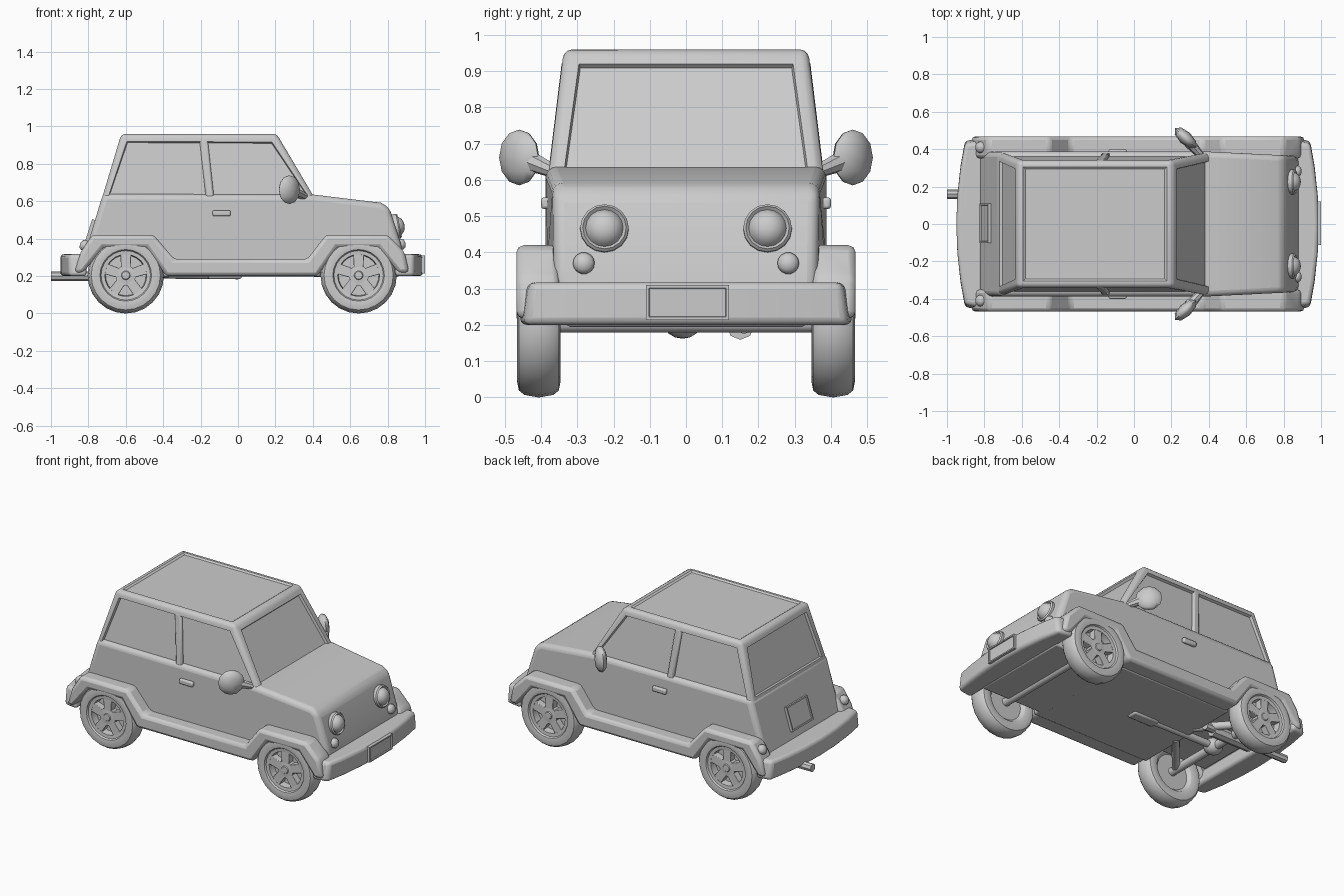
import bpy, bmesh, math
from math import pi
from mathutils import Vector, Matrix

cube = bpy.data.objects.get("Cube")
if cube:
    bpy.data.objects.remove(cube, do_unlink=True)

GREY = (0.6, 0.6, 0.6, 1)
paint = bpy.data.materials.new("plain grey")
paint.use_nodes = True
paint.diffuse_color = GREY
paint.node_tree.nodes["Principled BSDF"].inputs["Base Color"].default_value = GREY
SIDES = (("near", -1), ("far", 1))


def finish(name, bm, bevel=0, segments=2, angle=35):
    """Turn a bmesh into a smooth-shaded object with an optional bevel."""
    bmesh.ops.recalc_face_normals(bm, faces=bm.faces)
    mesh = bpy.data.meshes.new(name)
    bm.to_mesh(mesh)
    bm.free()
    ob = bpy.data.objects.new(name, mesh)
    bpy.context.collection.objects.link(ob)
    mesh.materials.append(paint)
    if bevel:
        mod = ob.modifiers.new("Bevel", "BEVEL")
        mod.width, mod.segments = bevel, segments
        mod.limit_method, mod.angle_limit = "ANGLE", math.radians(25)
    bpy.ops.object.select_all(action="DESELECT")
    ob.select_set(True)
    bpy.context.view_layer.objects.active = ob
    bpy.ops.object.shade_smooth_by_angle(angle=math.radians(angle))
    return ob


def prism(points, lo, hi, axis="y"):
    """Extrude an outline: (x, z) along y, or (x, y) along z."""
    bm = bmesh.new()
    put = (lambda a, b, t: (a, t, b)) if axis == "y" else (lambda a, b, t: (a, b, t))
    face = bm.faces.new([bm.verts.new(put(a, b, lo)) for a, b in points])
    new = bmesh.ops.extrude_face_region(bm, geom=[face])["geom"]
    shift = Vector(put(0, 0, hi - lo))
    bmesh.ops.translate(bm, vec=shift, verts=[v for v in new if isinstance(v, bmesh.types.BMVert)])
    return bm


def box(name, lo, hi, bevel=0.01):
    outline = [(lo[0], lo[2]), (hi[0], lo[2]), (hi[0], hi[2]), (lo[0], hi[2])]
    return finish(name, prism(outline, lo[1], hi[1]), bevel)


def rod(name, a, b, r, sides=12, r2=None):
    a, b = Vector(a), Vector(b)
    bm = bmesh.new()
    turn = (b - a).to_track_quat("Z", "Y").to_matrix().to_4x4()
    bmesh.ops.create_cone(bm, cap_ends=True, segments=sides, radius1=r, radius2=r2 or r,
                          depth=(b - a).length, matrix=Matrix.Translation((a + b) / 2) @ turn)
    return finish(name, bm)


def ellipsoid(name, centre, radii, turn=0, u=12, v=8):
    bm = bmesh.new()
    bmesh.ops.create_uvsphere(bm, u_segments=u, v_segments=v, radius=1)
    bm.transform(Matrix.Translation(centre) @ Matrix.Rotation(turn, 4, "Z")
                 @ Matrix.Diagonal((*radii, 1)))
    finish(name, bm, angle=50)


def lathe(name, profile, centre, axis, steps=24, angle=35):
    """Revolve (radius, height) points about an axis through the centre."""
    bm = bmesh.new()
    verts = [bm.verts.new((r, 0, h)) for r, h in profile]
    edges = [bm.edges.new(pair) for pair in zip(verts, verts[1:])]
    bmesh.ops.spin(bm, geom=verts + edges, cent=(0, 0, 0), axis=(0, 0, 1), angle=2 * pi, steps=steps)
    bmesh.ops.remove_doubles(bm, verts=bm.verts, dist=0.0005)
    turn = Vector(axis).to_track_quat("Z", "Y").to_matrix().to_4x4()
    bm.transform(Matrix.Translation(centre) @ turn)
    return finish(name, bm, angle=angle)


def plate(name, centre, width, height, tilt):
    """Framed plate facing along x."""
    bm = prism([(-0.01, -height / 2), (0.01, -height / 2), (0.01, height / 2), (-0.01, height / 2)],
               -width / 2, width / 2)
    bmesh.ops.recalc_face_normals(bm, faces=bm.faces)
    faces = [f for f in bm.faces if abs(f.normal.x) > 0.9]
    bmesh.ops.inset_individual(bm, faces=faces, thickness=0.012, depth=0)
    bmesh.ops.inset_individual(bm, faces=faces, thickness=0.002, depth=-0.007)
    bm.transform(Matrix.Translation(centre) @ Matrix.Rotation(tilt, 4, "Y"))
    finish(name, bm)


# Main body, narrowing a little toward the nose
bm = prism([(-0.84, 0.25), (-0.74, 0.352), (-0.48, 0.352), (-0.37, 0.205), (0.41, 0.205), (0.51, 0.352),
            (0.79, 0.352), (0.887, 0.25), (0.872, 0.37), (0.81, 0.565), (0.765, 0.592), (0.4, 0.636),
            (-0.722, 0.64)], -0.387, 0.387)
for v in bm.verts:
    v.co.y *= 1 - 0.06 * max(0, v.co.x - 0.4) / 0.47
finish("body", bm, 0.03, 4, 40)

# Underside
box("floor_pan", (-0.4, -0.37, 0.197), (0.44, 0.37, 0.3))
box("nose_pan", (0.4, -0.33, 0.195), (0.86, 0.33, 0.36))
box("tail_pan", (-0.8, -0.32, 0.27), (-0.36, 0.32, 0.36))
box("floor_bracket", (-0.16, -0.035, 0.185), (0.02, 0.035, 0.22))
rod("drive_shaft", (-0.6, 0, 0.21), (0, 0, 0.205), 0.022)
ellipsoid("differential", (-0.6, -0.01, 0.212), (0.06, 0.055, 0.05))
rod("exhaust_pipe", (-1, 0.16, 0.2), (-0.4, 0.16, 0.2), 0.025, 8)
rod("muffler", (-0.74, 0.15, 0.197), (-0.46, 0.15, 0.197), 0.038, 8)
rod("tail_axle", (-0.6, -0.38, 0.205), (-0.6, 0.38, 0.205), 0.026)
rod("nose_axle", (0.645, -0.38, 0.205), (0.645, 0.38, 0.205), 0.026)
for side, s in SIDES:
    rod(side + "_trailing_arm", (-0.38, s * 0.08, 0.215), (-0.6, s * 0.34, 0.21), 0.024)

# Cabin with windows and roof panel inset into a rounded frame
bm = prism([(-0.732, 0.6), (0.42, 0.6), (0.207, 0.96), (-0.624, 0.96)], -0.381, 0.381)
for v in bm.verts:
    if v.co.z > 0.9:
        v.co.y *= 0.337 / 0.381
bmesh.ops.recalc_face_normals(bm, faces=bm.faces)
rails = [e for e in bm.edges if max(v.co.z for v in e.verts) > 0.9]
frame = [f for f in bm.faces if f.normal.z > -0.5]
roof = [f for f in frame if f.normal.z > 0.9]
ends = [f for f in frame if f not in roof and abs(f.normal.x) > 0.5]
doors = [f for f in frame if abs(f.normal.y) > 0.5]
for faces, rim in ((roof, 0.045), (ends, 0.062), (doors, 0.05)):
    bmesh.ops.inset_individual(bm, faces=faces, thickness=rim, depth=0)
bmesh.ops.inset_individual(bm, faces=roof, thickness=0.016, depth=-0.008)
bmesh.ops.inset_individual(bm, faces=ends + doors, thickness=0.006, depth=-0.016)
bmesh.ops.bevel(bm, geom=rails, offset=0.022, segments=3, profile=0.5, affect="EDGES")
finish("cabin", bm)

for side, s in SIDES:
    # Window pillar
    bm = prism([(-0.172, 0.62), (-0.128, 0.62), (-0.162, 0.93), (-0.206, 0.93)], 0.335, 0.38)
    for v in bm.verts:
        if v.co.z > 0.9:
            v.co.y -= 0.038
        v.co.y *= s
    finish(side + "_window_pillar", bm, 0.01)

    # Wheel arch flares joined by the sill
    bm = prism([(-0.875, 0.22), (-0.84, 0.33), (-0.78, 0.42), (-0.45, 0.42), (-0.34, 0.29), (0.37, 0.29),
                (0.47, 0.42), (0.8, 0.42), (0.89, 0.33), (0.915, 0.22), (0.86, 0.215), (0.75, 0.352),
                (0.53, 0.352), (0.425, 0.2), (-0.385, 0.2), (-0.49, 0.352), (-0.72, 0.352), (-0.83, 0.215)],
               s * 0.35, s * 0.468)
    finish(side + "_arch_trim", bm, 0.02, 2)

    # Door handle
    box(side + "_door_handle", (-0.135, s * 0.388 - 0.012, 0.52), (-0.04, s * 0.388 + 0.012, 0.552), 0.008)

    # Door mirror
    ellipsoid(side + "_mirror", (0.275, s * 0.46, 0.662), (0.077, 0.036, 0.077), s * math.radians(137), 8, 6)
    rod(side + "_mirror_arm", (0.365, s * 0.36, 0.622), (0.295, s * 0.435, 0.655), 0.018, 8, 0.03)

    # Lamps
    lamp = [(0.067, -0.03), (0.067, 0.012), (0.06, 0.02), (0.052, 0.012), (0.047, 0.022),
            (0.036, 0.036), (0.018, 0.044), (0, 0.046)]
    lathe(side + "_headlamp", lamp, (0.845, s * 0.225, 0.465), (1, 0, 0.2), 16)
    dome = [(0.03, -0.03), (0.03, 0.005), (0.022, 0.018), (0, 0.024)]
    lathe(side + "_nose_signal", dome, (0.873, s * 0.282, 0.37), (1, 0, 0.2), 14, 60)
    lathe(side + "_tail_lamp", dome, (-0.822, s * 0.41, 0.365), (-1, 0, 0.6), 14, 60)

    # Wheels
    for end, x in (("tail", -0.6), ("nose", 0.645)):
        name = side + "_" + end
        hub = Vector((x, s * 0.406, 0.204))
        out = (0, s, 0)
        tyre = [(0.128, -0.05), (0.16, -0.06), (0.185, -0.055), (0.197, -0.04), (0.204, 0),
                (0.197, 0.04), (0.185, 0.055), (0.16, 0.06), (0.138, 0.056), (0.132, 0.046),
                (0.112, 0.044), (0.108, 0.0), (0.0, 0.0)]
        lathe(name + "_tyre", tyre, hub, out, 24)
        lathe(name + "_wheel_back", [(0.13, -0.05), (0.11, -0.03), (0, -0.03)], hub, out, 24)
        lathe(name + "_hub", [(0.054, 0), (0.054, 0.042), (0.024, 0.045), (0.02, 0.05), (0, 0.051)], hub, out, 20)
        bm = bmesh.new()
        for k in range(5):
            part = prism([(-0.025, 0.03), (0.025, 0.03), (0.029, 0.116), (-0.029, 0.116)], 0, s * 0.043)
            part.transform(Matrix.Translation(hub) @ Matrix.Rotation(2 * pi * k / 5, 4, "Y"))
            temp = bpy.data.meshes.new("spoke")
            part.to_mesh(temp)
            part.free()
            bm.from_mesh(temp)
            bpy.data.meshes.remove(temp)
        finish(name + "_spokes", bm, 0.003)

# Bumpers bowed outward, flaring slightly at the bottom
for end, d, inner, middle in (("nose", 1, 0.84, 0.988), ("tail", -1, 0.81, 0.95)):
    bow = [(d * (middle - 0.25 * y * y), y) for y in (-0.43, -0.3, -0.15, 0, 0.15, 0.3, 0.43)]
    bm = prism([(d * inner, -0.445)] + bow + [(d * inner, 0.445)], 0.2, 0.317, "z")
    for v in bm.verts:
        v.co.y *= 1.04 if v.co.z < 0.25 else 1
    finish(end + "_bumper", bm, 0.02, 3, 40)

# Number plates
plate("nose_plate", (0.99, 0.004, 0.262), 0.23, 0.096, 0)
plate("tail_plate", (-0.793, 0.004, 0.43), 0.21, 0.15, 0.31)
